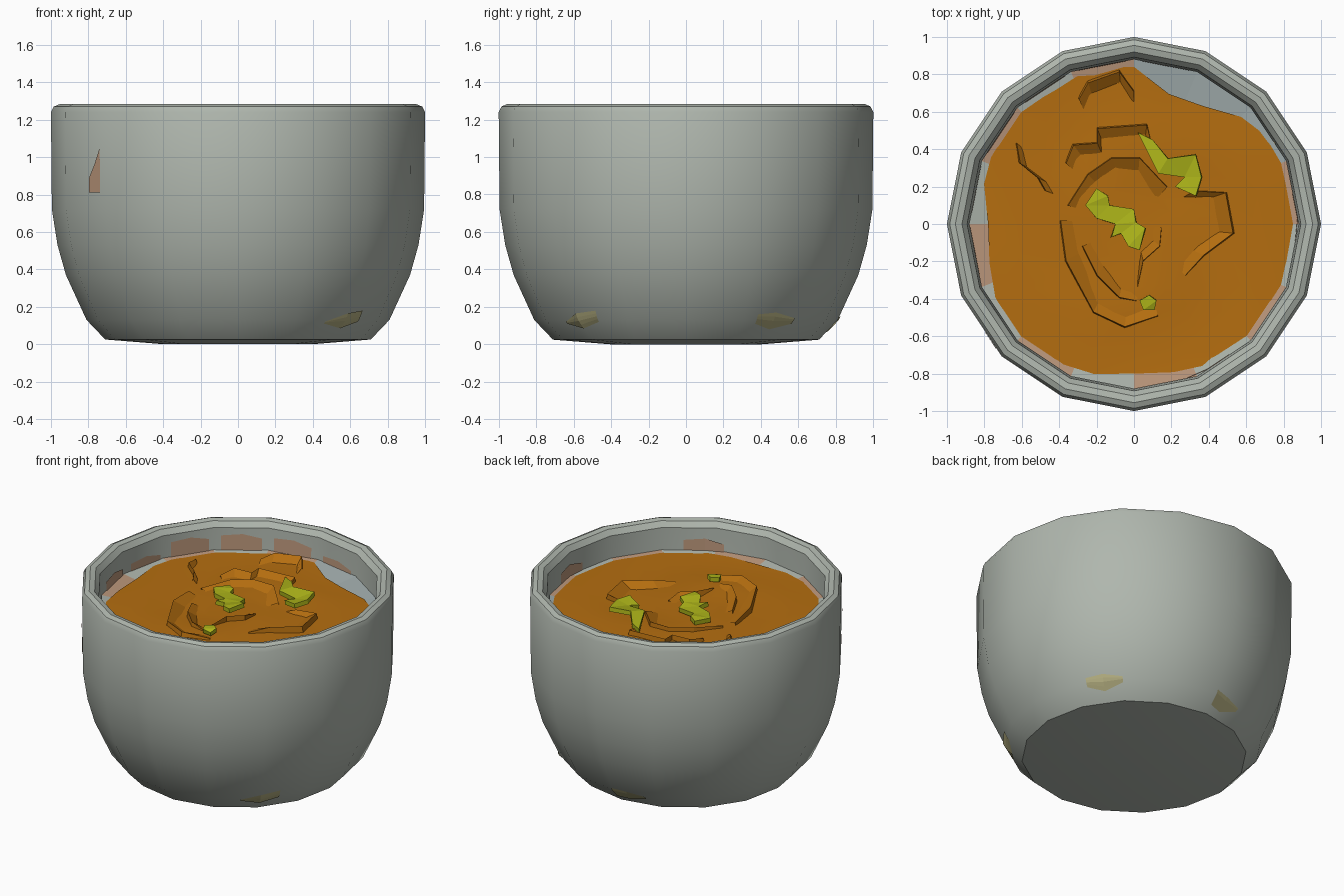
import bpy, bmesh, math, random
from math import cos, sin, pi, radians

random.seed(4)
old = bpy.data.objects.get("Cube")
if old:
    bpy.data.objects.remove(old, do_unlink=True)


def material(name, *rgb):
    m = bpy.data.materials.new(name)
    m.use_nodes = True
    m.diffuse_color = (*rgb, 1)
    m.node_tree.nodes["Principled BSDF"].inputs["Base Color"].default_value = (*rgb, 1)
    return m


GREY = material("glazed grey", .43, .47, .42)
SOUP = material("orange soup", .46, .155, .005)
LEAF = material("herb green", .42, .46, .01)
CLAY = material("pale clay", .46, .43, .22)
PEACH = material("peach residue", .50, .31, .20)
MIST = material("blue grey residue", .36, .42, .42)


def finish(name, bm, mats, smooth=None):
    me = bpy.data.meshes.new(name)
    bm.to_mesh(me)
    bm.free()
    for m in mats:
        me.materials.append(m)
    ob = bpy.data.objects.new(name, me)
    bpy.context.collection.objects.link(ob)
    if smooth:
        bpy.ops.object.select_all(action='DESELECT')
        ob.select_set(True)
        bpy.context.view_layer.objects.active = ob
        bpy.ops.object.shade_smooth_by_angle(angle=radians(smooth))
    return ob


def polar(deg, r, z):
    a = radians(deg)
    return (r * cos(a), r * sin(a), z)


# Bowl: sixteen-sided lathe, outside wall, rounded rim and inside wall
SIDES = 16
STEP = 360 / SIDES
OUTER = [(.40, 0), (.71, .025), (.81, .13), (.92, .37), (.965, .53), (.995, .72), (1, 1.24)]
RIM = [(.985, 1.27), (.955, 1.283), (.92, 1.275)]
INNER = [(.892, 1.24), (.885, 1.08), (.86, .72), (.78, .40), (.60, .16)]

bm = bmesh.new()
rings = [[bm.verts.new(polar(i * STEP, r, z)) for i in range(SIDES)]
         for r, z in OUTER + RIM + INNER]
for a, b in zip(rings, rings[1:]):
    for i in range(SIDES):
        j = (i + 1) % SIDES
        bm.faces.new((a[i], a[j], b[j], b[i]))
bm.faces.new(rings[0][::-1])
bm.faces.new(rings[-1])
finish("bowl", bm, [GREY], 35)


def wall_radius(profile, deg, z):
    """Distance from the axis to the faceted wall."""
    pts = sorted(profile, key=lambda p: p[1])
    r = pts[0][0]
    for (r0, z0), (r1, z1) in zip(pts, pts[1:]):
        if z0 <= z <= z1:
            r = r0 + (r1 - r0) * (z - z0) / (z1 - z0)
    local = radians(deg % STEP - STEP / 2)
    return r * cos(pi / SIDES) / cos(local)


def patch(name, mat, profile, offset, columns):
    """Thin plate following the wall; columns are (degrees, low z, high z)."""
    bm = bmesh.new()
    grid = []
    for deg, lo, hi in columns:
        zs = [lo + (hi - lo) * k / 4 for k in range(5)]
        grid.append([bm.verts.new(polar(deg, wall_radius(profile, deg, z) + offset, z))
                     for z in zs])
    for a, b in zip(grid, grid[1:]):
        for k in range(4):
            quad = (a[k], b[k], b[k + 1], a[k + 1])
            bm.faces.new(quad if offset > 0 else quad[::-1])
    finish(name, bm, [mat])


# Chips in the glaze near the foot, and one stain on the front
patch("front_chip", CLAY, OUTER, .006, [(-54, .11, .12), (-45, .085, .165), (-36, .12, .18)])
patch("side_chip", CLAY, OUTER, .006, [(28, .11, .16), (36, .08, .17), (45, .11, .14)])
patch("back_chip", CLAY, OUTER, .006, [(90, .07, .15), (97, .06, .14), (106, .10, .12)])
patch("front_stain", PEACH, OUTER, .006, [(216, .81, .89), (219, .81, .96), (222, .81, 1.05)])

# Soup splashes on the inside wall
for n, (start, top) in enumerate([(137, 1.20), (115, 1.20), (93, 1.19), (181, 1.16),
                                  (159, 1.15), (-6 + 360, 1.17), (289, 1.17), (70, 1.14)]):
    patch(f"wall_splash_{n + 1}", PEACH, INNER, -.006,
          [(start, 1.06, top - .03), (start + 8, 1.06, top), (start + 17, 1.06, top - .01)])

# Residue film between the wall and the soup
bm = bmesh.new()
hi = [bm.verts.new(polar(i * STEP, .882, 1.09)) for i in range(SIDES)]
lo = [bm.verts.new(polar(i * STEP, .66, 1.055)) for i in range(SIDES)]
for i in range(SIDES):
    j = (i + 1) % SIDES
    f = bm.faces.new((lo[i], hi[i], hi[j], lo[j]))
    f.material_index = 1 if 1 <= i <= 3 else (0, 2)[i % 2]
finish("residue_film", bm, [PEACH, MIST, GREY])

# Soup surface: uneven outline, shallow swirl
EDGE = [.85, .85, .87, .81, .73, .72, .84, .87, .83, .86, .86, .83,
        .78, .80, .85, .86, .85, .83, .80, .82, .86, .86, .86, .86]
LEVEL = 1.085
bm = bmesh.new()
rings = []
for t in (1, .8, .6, .42, .25):
    ring = []
    for i, r in enumerate(EDGE):
        swirl = .008 * sin(radians(i * 15) * 2 + t * 9) * (t < 1)
        ring.append(bm.verts.new(polar(i * 15, r * t, LEVEL + swirl)))
    rings.append(ring)
skirt = [bm.verts.new((v.co.x * .97, v.co.y * .97, LEVEL - .06)) for v in rings[0]]
rings.insert(0, skirt)
for a, b in zip(rings, rings[1:]):
    for i in range(24):
        j = (i + 1) % 24
        bm.faces.new((a[i], a[j], b[j], b[i]))
bm.faces.new(rings[-1])
finish("soup", bm, [SOUP], 30)


def fold(name, path, width=.09, height=.035):
    """Low wedge along a path, steep on its outer side."""
    bm = bmesh.new()
    rows = []
    for k, (x, y) in enumerate(path):
        d = math.hypot(x, y)
        s = max(0, d - width) / d
        h = height if 0 < k < len(path) - 1 else .012
        rows.append([bm.verts.new(p) for p in ((x, y, LEVEL - .02), (x * .98, y * .98, LEVEL + h),
                                               (x * s, y * s, LEVEL - .01))])
    for a, b in zip(rows, rows[1:]):
        for k in range(2):
            bm.faces.new((a[k], a[k + 1], b[k + 1], b[k]))
    bmesh.ops.recalc_face_normals(bm, faces=bm.faces)
    if sum(f.normal.z for f in bm.faces) < 0:
        bmesh.ops.reverse_faces(bm, faces=bm.faces)
    finish(name, bm, [SOUP])


# Folds of thick soup swirling about the middle
fold("back_fold", [(-.37, .33), (-.33, .43), (-.2, .44), (-.2, .52), (.07, .54), (.09, .46)])
fold("inner_fold", [(-.36, .1), (-.25, .27), (-.12, .36), (.03, .36), (.18, .2)])
fold("left_fold", [(-.4, .02), (-.37, -.2), (-.22, -.48), (-.05, -.56), (.13, -.5)])
fold("front_fold", [(-.28, -.12), (-.2, -.28), (-.08, -.4), (.02, -.42)], .07)
fold("right_fold", [(.33, .18), (.5, .17), (.54, -.05), (.38, -.17), (.28, -.28)])
fold("centre_fold", [(.02, -.34), (.05, -.2), (.14, -.12), (.15, -.02)], .06)
fold("far_fold", [(-.3, .68), (-.25, .77), (-.08, .83), (0, .72)], .08)
fold("far_left_fold", [(-.48, .18), (-.52, .25), (-.62, .33), (-.64, .44)], .06)


def leaf(name, outline, crumple):
    """Crumpled flat herb scrap."""
    bm = bmesh.new()
    face = bm.faces.new([bm.verts.new((x, y, LEVEL + .035 + random.uniform(0, crumple)))
                         for x, y in outline])
    bmesh.ops.triangulate(bm, faces=[face])
    bmesh.ops.recalc_face_normals(bm, faces=bm.faces)
    if sum(f.normal.z for f in bm.faces) < 0:
        bmesh.ops.reverse_faces(bm, faces=bm.faces)
    ob = finish(name, bm, [LEAF])
    mod = ob.modifiers.new("thickness", 'SOLIDIFY')
    mod.thickness = .03
    mod.offset = -1


# Herb garnish
leaf("middle_herb", [(-.26, .1), (-.2, .19), (-.14, .15), (-.13, .1), (0, .08), (.01, .01),
                     (.06, -.02), (.03, -.14), (-.03, -.12), (-.07, -.05), (-.12, -.07),
                     (-.1, .0), (-.2, .03)], .03)
leaf("back_herb", [(.02, .49), (.1, .45), (.18, .35), (.33, .37), (.36, .25), (.33, .15),
                   (.22, .2), (.27, .25), (.13, .27)], .035)
leaf("front_herb", [(.03, -.41), (.08, -.38), (.12, -.41), (.11, -.46), (.05, -.46)], .02)
